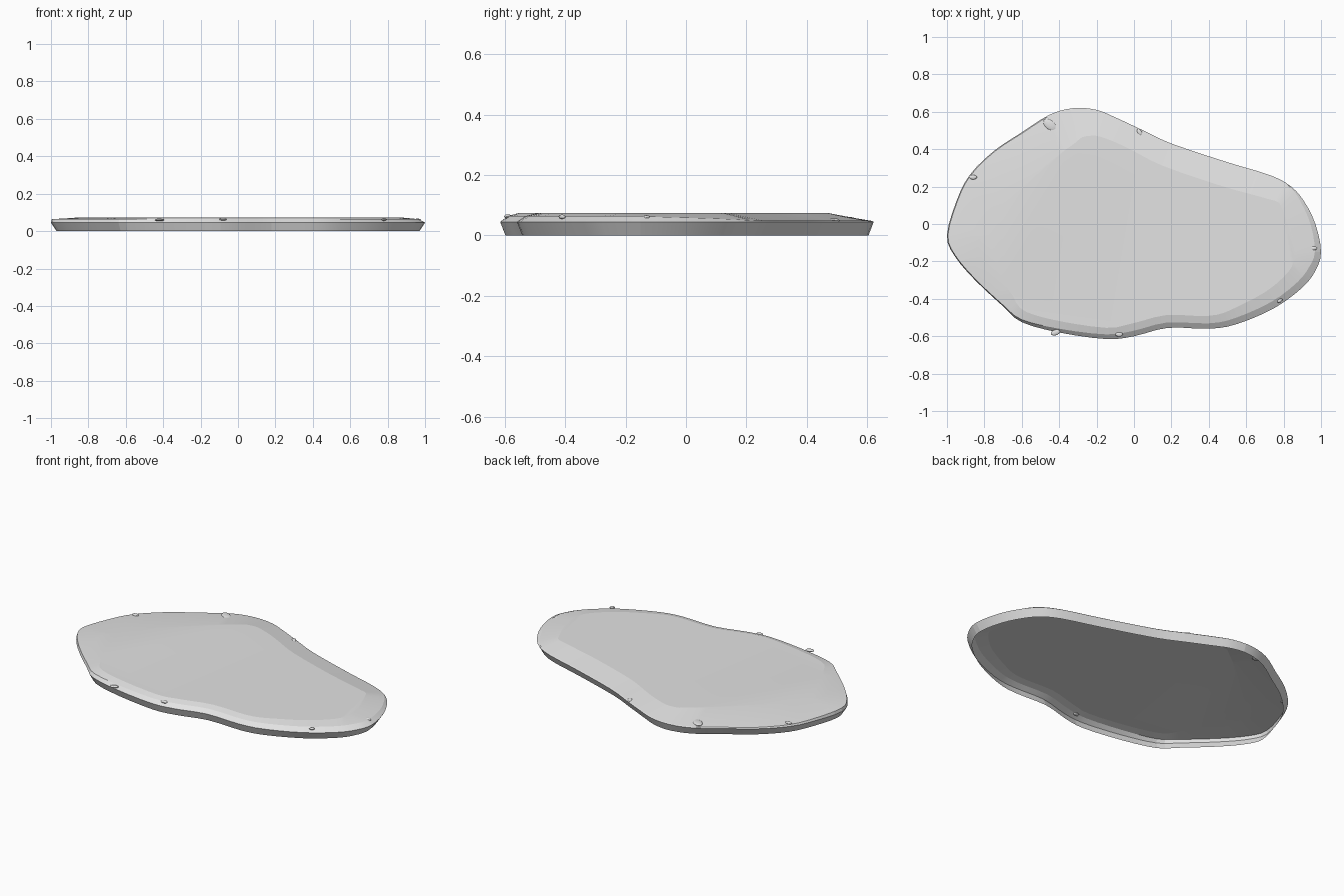
import bpy, bmesh
from mathutils import Vector

cube = bpy.data.objects.get("Cube")
if cube:
    bpy.data.objects.remove(cube, do_unlink=True)

grey = bpy.data.materials.new("pale grey")
grey.use_nodes = True
colour = (0.77, 0.77, 0.77, 1)
grey.diffuse_color = colour
grey.node_tree.nodes["Principled BSDF"].inputs["Base Color"].default_value = colour

# Counter-clockwise outline of the widest edge
OUTLINE = [
    (1, -.15), (.97, 0), (.91, .12), (.84, .2), (.73, .26), (.5, .33),
    (.2, .43), (.05, .5), (-.1, .57), (-.2, .61), (-.32, .62), (-.45, .585),
    (-.6, .49), (-.75, .39), (-.88, .26), (-.95, .12), (-1, -.06),
    (-.96, -.17), (-.85, -.3), (-.7, -.44), (-.6, -.525), (-.4, -.58),
    (-.15, -.615), (0, -.6), (.18, -.555), (.4, -.56), (.55, -.535),
    (.75, -.45), (.9, -.34), (.97, -.25)]


def smooth_loop(points, steps):
    """Closed Catmull-Rom curve through the points."""
    pts = [Vector(p) for p in points]
    result = []
    for i in range(len(pts)):
        a, b, c, d = (pts[(i + k) % len(pts)] for k in (-1, 0, 1, 2))
        for s in range(steps):
            t = s / steps
            result.append((b * 2 + (c - a) * t + (a * 2 - b * 5 + c * 4 - d) * t * t
                           + (b * 3 - a - c * 3 + d) * t ** 3) / 2)
    return result


def finish(bm, name):
    mesh = bpy.data.meshes.new(name)
    bm.to_mesh(mesh)
    bm.free()
    mesh.materials.append(grey)
    obj = bpy.data.objects.new(name, mesh)
    bpy.context.collection.objects.link(obj)
    bpy.ops.object.select_all(action="DESELECT")
    obj.select_set(True)
    bpy.context.view_layer.objects.active = obj
    bpy.ops.object.shade_smooth_by_angle(angle=0.12)
    return obj


# Outward direction at each outline point, evened out over its neighbours
loop = smooth_loop(OUTLINE, 3)
count = len(loop)
normals = []
for i in range(count):
    along = loop[(i + 4) % count] - loop[i - 4]
    normals.append(Vector((along.y, -along.x)).normalized())


# The rim varies with direction: undercut base, lip, then a slope to the top
def base_inset(n):
    return 0.017 + 0.013 * abs(n.x)


def lip_inset(n):
    return 0.005 + 0.035 * max(0, 0.8 * n.x - 0.6 * n.y)


def lip_height(n):
    return 0.064 - 0.016 * max(0, n.y)


def slope_inset(n):
    back_left = max(0, 0.6 * n.y - 0.9 * n.x)
    return 0.06 + 0.16 * back_left + 0.08 * max(0, n.x)


profile = [
    (base_inset, lambda n: 0),
    (lambda n: 0, lambda n: 0.045),
    (lip_inset, lip_height),
    (slope_inset, lambda n: 0.074)]

# Slab shell, open underneath
bm = bmesh.new()
rings = []
for inset, height in profile:
    rings.append([bm.verts.new((*(p - n * inset(n)), height(n)))
                  for p, n in zip(loop, normals)])
for low, high in zip(rings, rings[1:]):
    for i in range(count):
        j = (i + 1) % count
        bm.faces.new((low[i], low[j], high[j], high[i]))
bm.faces.new(rings[-1])
finish(bm, "stone_slab")

# Small oval pebbles set into the rim: x, y, z, length, turn
PEBBLES = [
    (-.45, .53, .055, .04, -.7), (-.86, .25, .057, .02, 0),
    (.96, -.13, .06, .018, 0), (-.42, -.58, .06, .025, .3),
    (.78, -.41, .062, .015, .6), (.03, .49, .05, .02, -1),
    (-.08, -.59, .063, .02, 0)]
for x, y, z, size, turn in PEBBLES:
    bm = bmesh.new()
    bmesh.ops.create_uvsphere(bm, u_segments=24, v_segments=12, radius=1)
    pebble = finish(bm, "rim_pebble")
    pebble.location = (x, y, z)
    pebble.scale = (size, size * 0.6, 0.007)
    pebble.rotation_euler.z = turn
